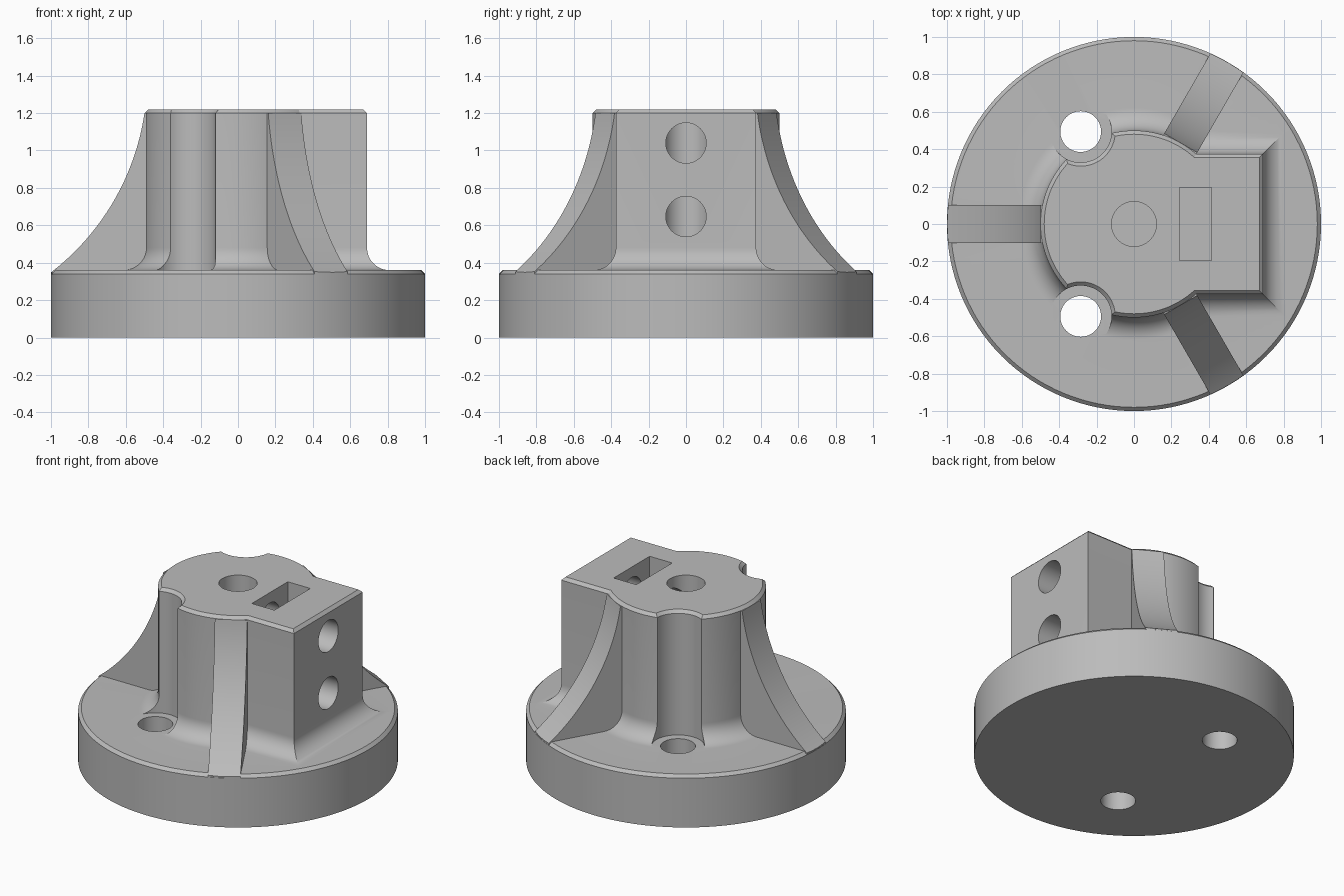
import bpy, bmesh, math
from mathutils import Matrix

cube = bpy.data.objects.get("Cube")
if cube:
    bpy.data.objects.remove(cube)

BASE_Z, TOP_Z, CHAMFER, FILLET = 0.36, 1.22, 0.02, 0.12
HUB_R, SEGMENTS = 0.5, 128

grey = bpy.data.materials.new("plain grey")
grey.use_nodes = True
grey.diffuse_color = (0.5, 0.5, 0.5, 1)
grey.node_tree.nodes["Principled BSDF"].inputs["Base Color"].default_value = (0.5, 0.5, 0.5, 1)


def finish(name, bm):
    bmesh.ops.recalc_face_normals(bm, faces=bm.faces)
    mesh = bpy.data.meshes.new(name)
    bm.to_mesh(mesh)
    bm.free()
    mesh.materials.append(grey)
    obj = bpy.data.objects.new(name, mesh)
    bpy.context.collection.objects.link(obj)
    return obj


def loft(name, rings):
    """Skin a stack of closed rings and cap both ends."""
    bm = bmesh.new()
    rows = [[bm.verts.new(p) for p in ring] for ring in rings]
    n = len(rows[0])
    for a, b in zip(rows, rows[1:]):
        for i in range(n):
            j = (i + 1) % n
            bm.faces.new((a[i], a[j], b[j], b[i]))
    bm.faces.new(rows[0])
    bm.faces.new(rows[-1])
    return finish(name, bm)


def turned(name, profile, x=0, y=0, segments=SEGMENTS):
    """Solid of revolution from (radius, z) pairs."""
    turns = [math.tau * i / segments for i in range(segments)]
    return loft(name, [[(x + r * math.cos(t), y + r * math.sin(t), z) for t in turns]
                       for r, z in profile])


def box(name, x0, x1, half_y, z0, z1):
    return loft(name, [[(x0, -half_y, z), (x1, -half_y, z), (x1, half_y, z), (x0, half_y, z)]
                       for z in (z0, z1)])


def combine(target, tool, operation):
    mod = target.modifiers.new(operation, 'BOOLEAN')
    mod.operation, mod.solver, mod.object = operation, 'EXACT', tool
    bpy.context.view_layer.objects.active = target
    bpy.ops.object.modifier_apply(modifier=mod.name)
    bpy.data.objects.remove(tool)


# Concave foot and chamfered top shared by the hub and the block: (outward offset, z)
flare = []
for i in range(13):
    a = math.pi / 2 * i / 12
    flare.append((FILLET * (1 - math.sin(a)), BASE_Z + FILLET * (1 - math.cos(a))))
flare += [(0, TOP_Z - CHAMFER), (-CHAMFER, TOP_Z)]

# Round flange with the hub rising from it
body = turned("flanged_hub", [(1, 0), (1, BASE_Z - CHAMFER), (1 - CHAMFER, BASE_Z)]
              + [(HUB_R + o, z) for o, z in flare])

# Square clamp block on the left side of the hub
rings = []
for o, z in [(FILLET, BASE_Z - 0.1)] + flare:
    x, y = 0.69 + o, 0.375 + o
    rings.append([(0, -y, z), (x, -y, z), (x, y, z), (0, y, z)])
combine(body, loft("clamp_block", rings), 'UNION')

# Three curved ribs, trimmed to the flange rim
top, foot = (HUB_R, TOP_Z - CHAMFER), (1.0, 0.348)
dx, dz = foot[0] - top[0], foot[1] - top[1]
chord, slope, half = math.hypot(dx, dz), math.atan2(dz, dx), math.radians(22)
radius = chord / 2 / math.sin(half)
cx = (top[0] + foot[0]) / 2 - math.sin(slope) * radius * math.cos(half)
cz = (top[1] + foot[1]) / 2 + math.cos(slope) * radius * math.cos(half)
arc = []
for i in range(33):
    a = slope - math.pi / 2 - half + 2 * half * i / 32
    arc.append((cx + radius * math.cos(a), cz + radius * math.sin(a)))
rib_profile = [(0.3, 0.2), (0.3, top[1])] + arc + [(1.0, 0.2)]
for angle in (60, 180, 300):
    rib = loft("rib", [[(r, w, z) for r, z in rib_profile] for w in (-0.102, 0.102)])
    rib.data.transform(Matrix.Rotation(math.radians(angle), 4, 'Z'))
    combine(rib, turned("rim_trim", [(0.999, 0), (0.999, 2)]), 'INTERSECT')
    combine(body, rib, 'UNION')

# Two mounting holes with clearance grooves up the hub wall
for side in (-1, 1):
    x, y = -0.285, side * 0.494
    groove = [(0.165, BASE_Z + 0.001), (0.165, TOP_Z - CHAMFER), (0.195, TOP_Z + 0.01)]
    combine(body, turned("groove_cutter", groove, x, y, 64), 'DIFFERENCE')
    combine(body, turned("hole_cutter", [(0.109, -0.1), (0.109, 0.6)], x, y, 64), 'DIFFERENCE')

# Shaft bore and nut slot
combine(body, turned("bore_cutter", [(0.12, BASE_Z), (0.12, 1.4)], segments=64), 'DIFFERENCE')
combine(body, box("slot_cutter", 0.243, 0.415, 0.196, 0.44, 1.4), 'DIFFERENCE')

# Two clamp screw holes running from the block face into the bore
for z in (1.04, 0.647):
    screw = turned("screw_cutter", [(0.108, 0), (0.108, 1)], segments=48)
    screw.data.transform(Matrix.Translation((0, 0, z)) @ Matrix.Rotation(math.pi / 2, 4, 'Y'))
    combine(body, screw, 'DIFFERENCE')

bpy.ops.object.select_all(action='DESELECT')
body.select_set(True)
bpy.context.view_layer.objects.active = body
bpy.ops.object.shade_smooth_by_angle(angle=math.radians(25))
